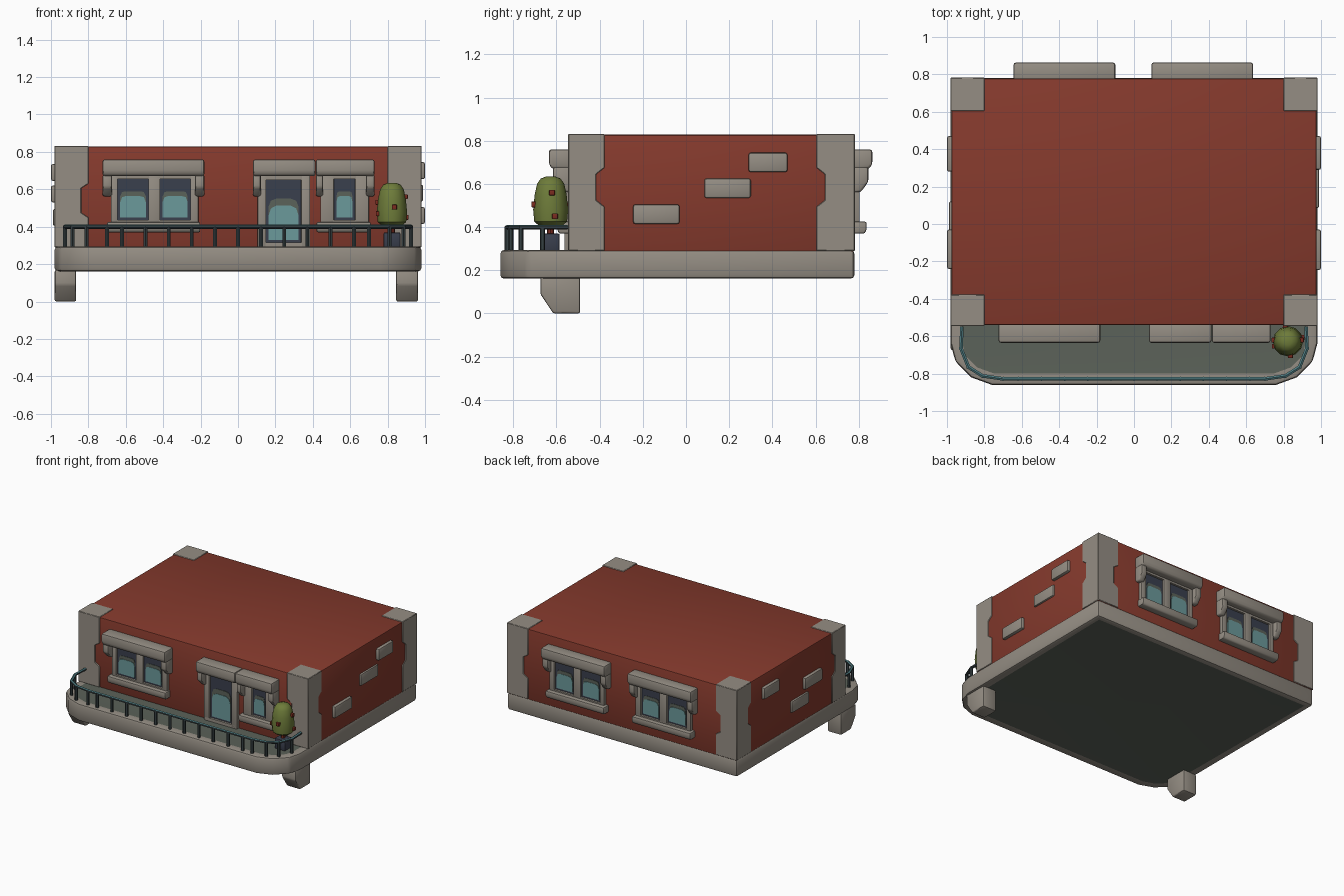
import bpy, bmesh, math
from mathutils import Vector

if "Cube" in bpy.data.objects:
    bpy.data.objects.remove(bpy.data.objects["Cube"])

def mat(name, rgb):
    m = bpy.data.materials.new(name)
    m.diffuse_color = (*rgb, 1)
    m.use_nodes = True
    m.node_tree.nodes["Principled BSDF"].inputs["Base Color"].default_value = m.diffuse_color
    return m

STONE = mat("stone", (0.30, 0.27, 0.23))
RED = mat("red plaster", (0.235, 0.042, 0.026))
FLOOR = mat("dark grey green", (0.105, 0.122, 0.10))
NAVY = mat("dark navy", (0.042, 0.050, 0.075))
TEAL = mat("teal glass", (0.147, 0.32, 0.325))
GREEN = mat("leaf green", (0.155, 0.20, 0.042))
FRUIT = mat("fruit red", (0.20, 0.025, 0.014))
IRON = mat("dark iron", (0.036, 0.05, 0.054))
RAILTOP = mat("rail teal", (0.08, 0.21, 0.23))

def finish(name, bm, mats, bevel=0, seg=2):
    bmesh.ops.recalc_face_normals(bm, faces=bm.faces)
    if bevel:
        edges = [e for e in bm.edges if e.is_manifold and e.calc_face_angle(0) > 0.5]
        bmesh.ops.bevel(bm, geom=edges, offset=bevel, segments=seg, profile=0.5,
                        affect='EDGES', clamp_overlap=True)
    me = bpy.data.meshes.new(name)
    bm.to_mesh(me)
    bm.free()
    for m in mats:
        me.materials.append(m)
    ob = bpy.data.objects.new(name, me)
    bpy.context.collection.objects.link(ob)
    for p in me.polygons:
        p.use_smooth = True
    me.set_sharp_from_angle(angle=math.radians(40))
    return ob

def prism_bm(pts, axis, a, b):
    """Extrude a 2D outline along an axis from a to b."""
    place = {'X': lambda p, t: (t, p[0], p[1]),
             'Y': lambda p, t: (p[0], t, p[1]),
             'Z': lambda p, t: (p[0], p[1], t)}[axis]
    bm = bmesh.new()
    lo = [bm.verts.new(place(p, a)) for p in pts]
    hi = [bm.verts.new(place(p, b)) for p in pts]
    bm.faces.new(lo)
    bm.faces.new(hi)
    n = len(pts)
    for i in range(n):
        j = (i + 1) % n
        bm.faces.new((lo[i], lo[j], hi[j], hi[i]))
    return bm

def prism(name, pts, axis, a, b, m, bevel=0, seg=2):
    return finish(name, prism_bm(pts, axis, a, b), [m], bevel, seg)

def box(name, x0, x1, y0, y1, z0, z1, m, bevel=0):
    return prism(name, [(x0, y0), (x1, y0), (x1, y1), (x0, y1)], 'Z', z0, z1, m, bevel)

# Base slab with rounded front corners, dark inset floor and underside
half = [(0.98, 0.78), (0.98, -0.64), (0.955, -0.735), (0.87, -0.82), (0.76, -0.86)]
outline = half + [(-x, y) for x, y in reversed(half)]
bm = prism_bm(outline, 'Z', 0.16, 0.295)
bmesh.ops.recalc_face_normals(bm, faces=bm.faces)
caps = [f for f in bm.faces if abs(f.normal.z) > 0.9]
bmesh.ops.inset_individual(bm, faces=caps, thickness=0.062, depth=-0.004)
for f in caps:
    f.material_index = 1
finish("base_slab", bm, [STONE, FLOOR], 0.018, 2)

# Support legs under the balcony
leg = [(-0.675, 0.17), (-0.675, 0.09), (-0.615, 0.0), (-0.49, 0.0), (-0.49, 0.17)]
for n, x0, x1 in (("left", -0.98, -0.865), ("right", 0.845, 0.963)):
    prism("leg_" + n, leg, 'X', x0, x1, STONE, 0.01)

# Main walls and roof
F, B = -0.54, 0.78
box("house_body", -0.976, 0.976, F, B - 0.002, 0.285, 0.828, RED, 0.008)

# Corner stones, narrower in the middle
rings = [(0.29, 0, 0), (0.45, 0, 0), (0.475, 1, 0), (0.495, 1, 0), (0.525, 1, 1),
         (0.605, 1, 1), (0.63, 0, 1), (0.645, 0, 1), (0.675, 0, 0), (0.832, 0, 0)]
for sx in (-1, 1):
    for sy in (-1, 1):
        bm = bmesh.new()
        oy, iy = (F - 0.006, -0.378) if sy < 0 else (B + 0.002, 0.605)
        prev = None
        for z, nx, ny in rings:
            ix, jy = sx * (0.80 + 0.038 * nx), iy + sy * 0.038 * ny
            ring = [bm.verts.new((x, y, z)) for x, y in
                    ((sx * 0.981, oy), (ix, oy), (ix, jy), (sx * 0.981, jy))]
            if prev:
                for i in range(4):
                    j = (i + 1) % 4
                    bm.faces.new((prev[i], prev[j], ring[j], ring[i]))
            else:
                bm.faces.new(ring)
            prev = ring
        bm.faces.new(prev)
        finish("corner_stone", bm, [STONE], 0.003, 1)

# Loose bricks on the side walls: side, y range, z range, depth
for s, y0, y1, z0, z1, d in ((1, -0.245, -0.03, 0.415, 0.505, 1.0), (1, 0.085, 0.30, 0.535, 0.625, 0.99),
                             (1, 0.29, 0.47, 0.655, 0.745, 1.0), (-1, 0.28, 0.47, 0.645, 0.735, 1.0),
                             (-1, -0.24, -0.03, 0.53, 0.62, 1.0), (-1, -0.09, 0.12, 0.405, 0.495, 0.99)):
    box("wall_brick", min(s * 0.95, s * d), max(s * 0.95, s * d), y0, y1, z0, z1, STONE, 0.01)

# Windows: s = -1 for the front wall, 1 for the back wall
def opening(name, s, hood, frame, panes, brackets, door=False):
    wall = F if s < 0 else B
    Y = lambda d: wall + s * d
    zb, zt = (0.315, 0.65) if door else (0.435, 0.655)
    dh = 0.095 if s < 0 else 0.083
    db = dh - 0.018
    prof = lambda p: [(Y(d), z) for d, z in p]
    prism(name + "_hood", prof([(-0.02, 0.76), (dh, 0.76), (dh, 0.69), (dh - 0.015, 0.67), (-0.02, 0.67)]),
          'X', *hood, STONE, 0.012)
    for x0, x1 in brackets:
        prism(name + "_bracket", prof([(-0.02, 0.68), (db, 0.68), (db, 0.61), (0.03, 0.562), (-0.02, 0.562)]),
              'X', x0, x1, STONE, 0.011)
    yb = sorted((Y(-0.02), Y(0.024)))
    # frame bars around the panes
    xs = [frame[0]] + [v for p in panes for v in p] + [frame[1]]
    low = 0.29 if door else 0.40
    for x0, x1 in zip(xs[::2], xs[1::2]):
        box(name + "_jamb", x0, x1, *yb, low, 0.68, STONE, 0.004)
    for z0, z1 in ((low, zb), (zt, 0.68)):
        box(name + "_rail", frame[0] + 0.01, frame[1] - 0.01, *yb, z0, z1, STONE)
    if not door:
        prism(name + "_sill", prof([(-0.02, 0.425), (0.057, 0.425), (0.057, 0.39), (0.048, 0.37), (-0.02, 0.37)]),
              'X', frame[0] - 0.02, frame[1] + 0.01, STONE, 0.008)
    # dark pane with an arched lighter reflection
    for x0, x1 in panes:
        h, c, w = zt - zb, (x0 + x1) / 2, (x1 - x0) / 2 - 0.014
        box(name + "_pane", x0, x1, *sorted((Y(0.002), Y(0.008))), zb, zt, NAVY)
        for m, side, top, d in ((FLOOR, 0.58, 0.70, 0.011), (TEAL, 0.44, 0.59, 0.014)):
            z0, z1, z2 = zb + 0.014, zb + h * side, zb + h * top
            arch = [(c - w, z0), (c + w, z0), (c + w, z1), (c + w * 0.85, (z1 + z2) / 2 + 0.01),
                    (c + w * 0.5, z2), (c - w * 0.5, z2), (c - w * 0.85, (z1 + z2) / 2 + 0.01), (c - w, z1)]
            prism(name + "_reflection", arch, 'Y', Y(0.007), Y(d), m)

def double_window(name, s, c):
    opening(name, s, (c - 0.272, c + 0.272), (c - 0.228, c + 0.24),
            [(c - 0.192, c - 0.027), (c + 0.035, c + 0.197)],
            [(c - 0.272, c - 0.222), (c + 0.222, c + 0.272)])

double_window("front_window", -1, -0.452)
double_window("back_window_a", 1, -0.372)
double_window("back_window_b", 1, 0.365)
opening("door", -1, (0.08, 0.414), (0.105, 0.385), [(0.15, 0.337)], [(0.08, 0.122)], True)
opening("small_window", -1, (0.416, 0.73), (0.44, 0.70), [(0.512, 0.626)], [(0.416, 0.455), (0.685, 0.73)])

# Railing built from short rods
def rods(name, segs, r, mats, sides=6):
    bm = bmesh.new()
    for p, q in segs:
        p, q = Vector(p), Vector(q)
        M = (q - p).to_track_quat('Z', 'Y').to_matrix().to_4x4()
        M.translation = (p + q) / 2
        bmesh.ops.create_cone(bm, cap_ends=True, segments=sides, radius1=r, radius2=r,
                              depth=(q - p).length + 0.004, matrix=M)
    bm.normal_update()
    if len(mats) > 1:
        for f in bm.faces:
            f.material_index = int(f.normal.z > 0.4)
    return finish(name, bm, mats)

bend = [(0.92, -0.55), (0.925, -0.665), (0.885, -0.765), (0.81, -0.812), (0.70, -0.828)]
path = [(x, y, 0.40) for x, y in bend] + [(-x, y, 0.40) for x, y in reversed(bend)]
rods("railing_top", list(zip(path, path[1:])), 0.011, [IRON, RAILTOP])
spots = [(s * x, y) for x, y in bend[1:] for s in (-1, 1)]
spots += [(x, -0.828) for x in (-0.62, -0.495, -0.37, -0.247, -0.123, 0, 0.123, 0.247, 0.37, 0.495, 0.62)]
rods("railing_posts", [((x, y, 0.285), (x, y, 0.40)) for x, y in spots], 0.012, [IRON])

# Potted tree with fruit
tx, ty = 0.823, -0.627
box("tree_pot", tx - 0.045, tx + 0.045, ty - 0.042, ty + 0.042, 0.288, 0.37, NAVY, 0.008)
rods("tree_trunk", [((tx, ty, 0.36), (tx, ty, 0.43))], 0.016, [FRUIT], 8)
bm = bmesh.new()
prev = None
for z, r in ((0.41, 0.058), (0.425, 0.076), (0.48, 0.081), (0.55, 0.074), (0.60, 0.063), (0.625, 0.046), (0.635, 0.02)):
    ring = [bm.verts.new((tx + r * math.cos(a), ty + r * math.sin(a), z))
            for a in (math.tau * i / 12 for i in range(12))]
    if prev:
        for i in range(12):
            j = (i + 1) % 12
            bm.faces.new((prev[i], prev[j], ring[j], ring[i]))
    else:
        bm.faces.new(ring)
    prev = ring
bm.faces.new(prev)
finish("tree_foliage", bm, [GREEN])
for deg, z, r in ((-80, 0.505, 0.078), (175, 0.53, 0.075), (5, 0.56, 0.072), (15, 0.45, 0.078),
                  (100, 0.50, 0.078), (200, 0.47, 0.078)):
    x, y = tx + r * math.cos(math.radians(deg)), ty + r * math.sin(math.radians(deg))
    box("fruit", x - 0.013, x + 0.013, y - 0.013, y + 0.013, z - 0.013, z + 0.013, FRUIT, 0.003)
